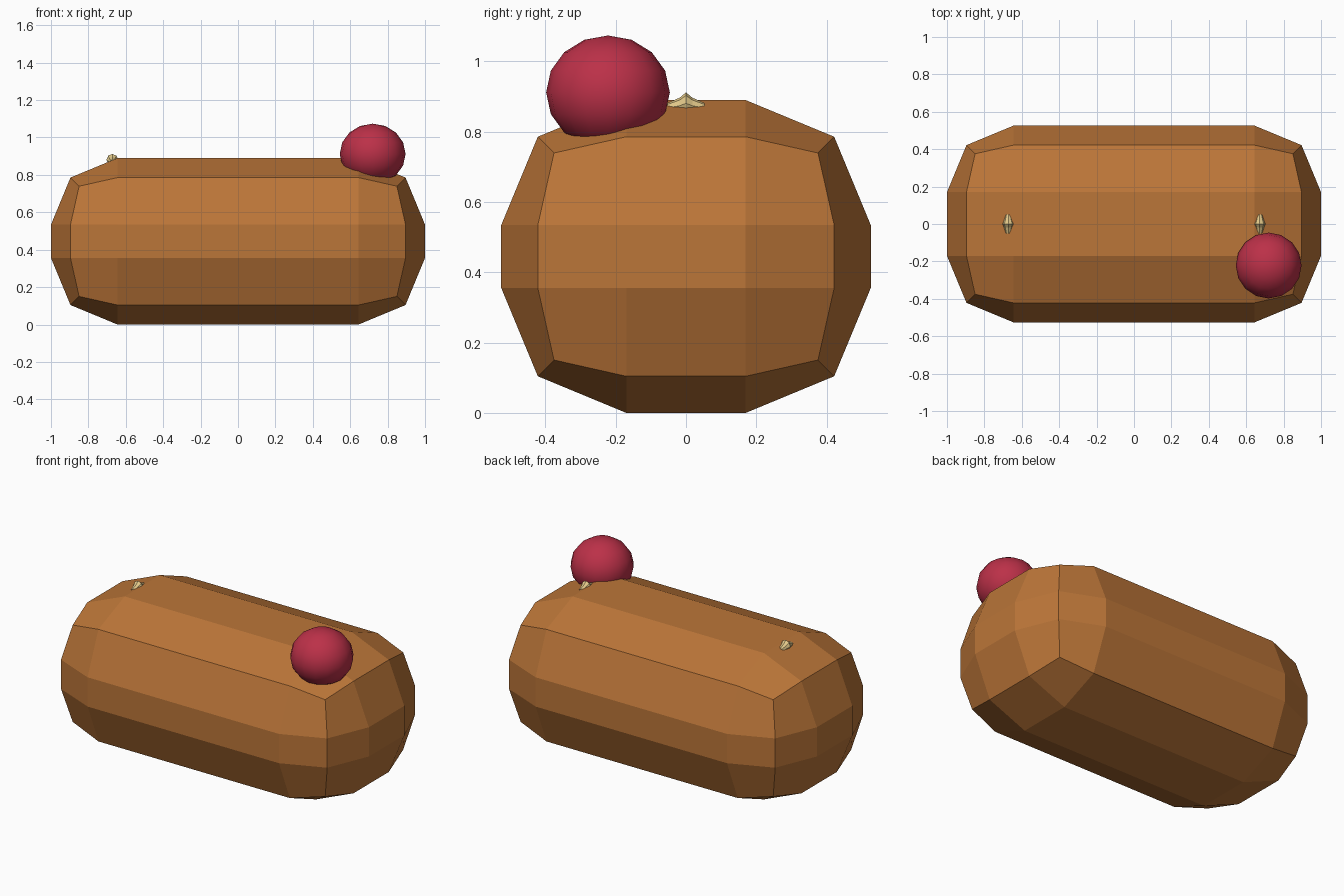
import bpy, bmesh
from math import cos, sin, pi

if "Cube" in bpy.data.objects:
    bpy.data.objects.remove(bpy.data.objects["Cube"])


def material(name, color):
    m = bpy.data.materials.new(name)
    m.diffuse_color = (*color, 1)
    m.use_nodes = True
    m.node_tree.nodes["Principled BSDF"].inputs["Base Color"].default_value = m.diffuse_color
    return m


def add_object(name, bm, mat, smooth=False):
    bmesh.ops.recalc_face_normals(bm, faces=bm.faces)
    for f in bm.faces:
        f.smooth = smooth
    mesh = bpy.data.meshes.new(name)
    bm.to_mesh(mesh)
    bm.free()
    mesh.materials.append(mat)
    ob = bpy.data.objects.new(name, mesh)
    bpy.context.collection.objects.link(ob)
    return ob


brown = material("brown", (0.50, 0.18, 0.04))
red = material("red", (0.50, 0.03, 0.065))
cream = material("cream", (0.76, 0.58, 0.25))

# Body: box with wide two-step rounding on every edge
bm = bmesh.new()
bmesh.ops.create_cube(bm, size=1)
bmesh.ops.scale(bm, vec=(2, 1.052, 0.89), verts=bm.verts)
bmesh.ops.translate(bm, vec=(0, 0, 0.445), verts=bm.verts)
bmesh.ops.bevel(bm, geom=bm.edges[:], offset=0.356, offset_type='OFFSET',
                segments=2, profile=0.5, affect='EDGES')
add_object("body", bm, brown)

# Ball: slightly flattened, sunk into the rounded corner
bm = bmesh.new()
bmesh.ops.create_uvsphere(bm, u_segments=16, v_segments=8, radius=0.176)
bmesh.ops.scale(bm, vec=(1, 1, 0.92), verts=bm.verts)
bmesh.ops.translate(bm, vec=(0.72, -0.222, 0.912), verts=bm.verts)
add_object("ball", bm, red, smooth=True)

# Nubs: small spindles with drooping ends, one near each end of the body
for side, x in (("left", -0.672), ("right", 0.672)):
    bm = bmesh.new()
    rings = []
    for y, z, r in ((-0.052, 0.868, 0.014), (-0.018, 0.874, 0.023), (0, 0.881, 0.031),
                    (0.018, 0.874, 0.023), (0.052, 0.868, 0.014)):
        rings.append([bm.verts.new((x + r * cos(i * pi / 4), y, z + r * sin(i * pi / 4)))
                      for i in range(8)])
    for a, b in zip(rings, rings[1:]):
        for i in range(8):
            j = (i + 1) % 8
            bm.faces.new((a[i], a[j], b[j], b[i]))
    bm.faces.new(rings[0])
    bm.faces.new(rings[-1])
    add_object(side + "_nub", bm, cream)
